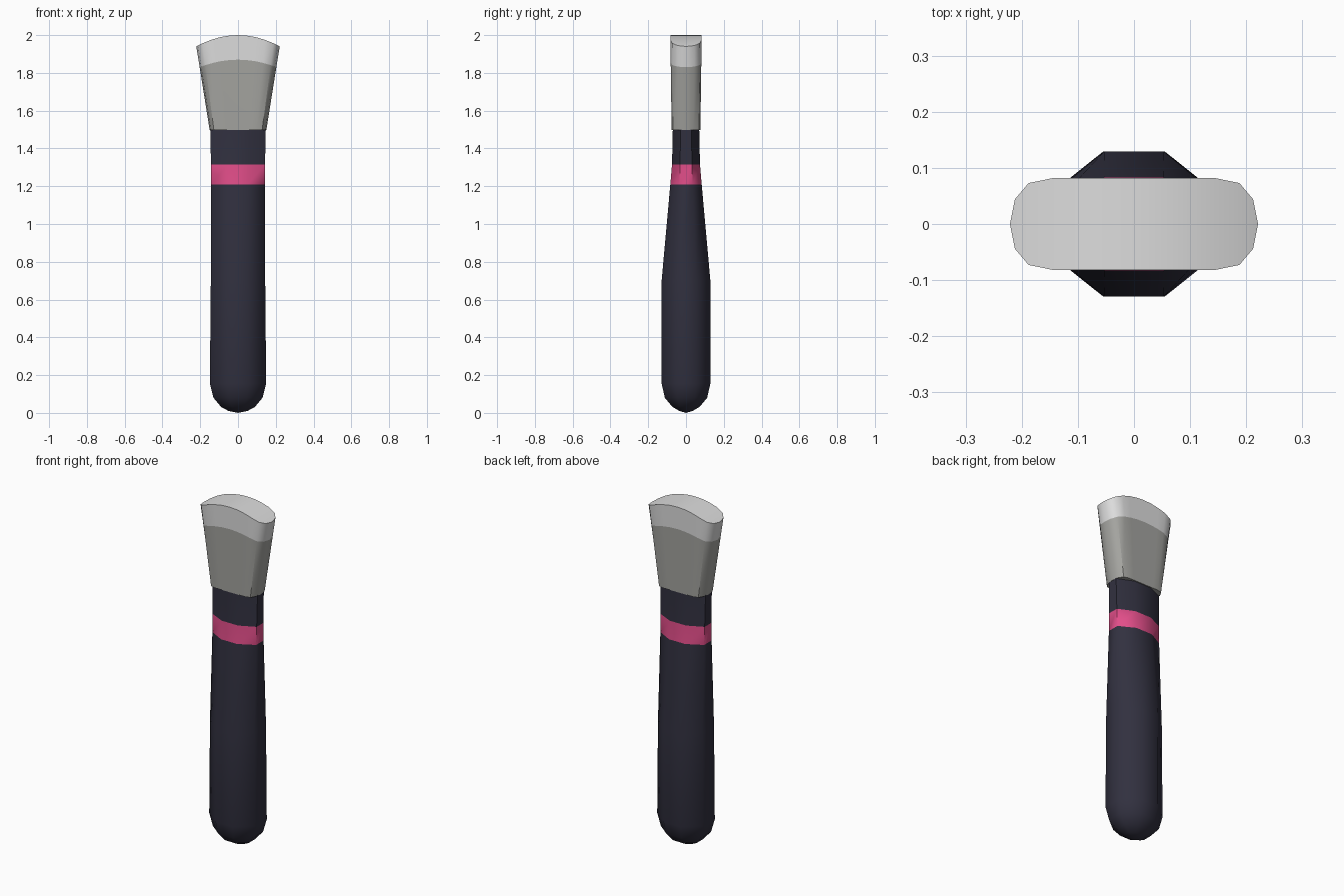
import bpy, bmesh, math

if "Cube" in bpy.data.objects:
    bpy.data.objects.remove(bpy.data.objects["Cube"])


def material(name, color):
    m = bpy.data.materials.new(name)
    m.diffuse_color = (*color, 1)
    m.use_nodes = True
    m.node_tree.nodes["Principled BSDF"].inputs["Base Color"].default_value = m.diffuse_color
    return m


navy = material("dark navy", (0.031, 0.030, 0.050))
pink = material("pink", (0.75, 0.075, 0.25))
grey = material("warm grey", (0.37, 0.37, 0.35))
pale = material("pale grey", (0.72, 0.72, 0.72))


def ring_outline(quarter):
    # mirror a quarter outline (from +x towards +y) into a closed loop
    half = quarter + [(-x, y) for x, y in reversed(quarter)]
    pts = half + [(x, -y) for x, y in reversed(half)]
    out = []
    for p in pts:
        if not any(math.dist(p, q) < 1e-5 for q in out):
            out.append(p)
    return out


def loft(bm, rings):
    loops = [[bm.verts.new(p) for p in r] for r in rings]
    n = len(loops[0])
    for k in range(len(loops) - 1):
        a, b = loops[k], loops[k + 1]
        for i in range(n):
            j = (i + 1) % n
            f = bm.faces.new((a[i], a[j], b[j], b[i]))
            f.material_index = k
    return loops


def finish(bm, name, mats, angle):
    bmesh.ops.recalc_face_normals(bm, faces=bm.faces)
    me = bpy.data.meshes.new(name)
    bm.to_mesh(me)
    bm.free()
    ob = bpy.data.objects.new(name, me)
    bpy.context.collection.objects.link(ob)
    for m in mats:
        me.materials.append(m)
    bpy.ops.object.select_all(action='DESELECT')
    ob.select_set(True)
    bpy.context.view_layer.objects.active = ob
    bpy.ops.object.shade_smooth_by_angle(angle=math.radians(angle))


# Handle: flattened octagon lofted up, with a painted pink band
octagon = ring_outline([(1, 0.42), (0.37, 1)])
profile = [  # z, half width, half depth
    (0.01, 0.05, 0.035), (0.032, 0.09, 0.072), (0.08, 0.13, 0.112),
    (0.155, 0.149, 0.129), (0.70, 0.144, 0.129), (1.21, 0.142, 0.083),
    (1.315, 0.143, 0.074), (1.50, 0.147, 0.070)]
bm = bmesh.new()
loops = loft(bm, [[(x * w, y * d, z) for x, y in octagon] for z, w, d in profile])
tip = bm.verts.new((0, 0, 0))
for i in range(8):
    bm.faces.new((loops[0][i], tip, loops[0][(i + 1) % 8]))
bm.faces.new(loops[-1])
for f in bm.faces:
    f.material_index = int(1.21 < f.calc_center_median().z < 1.315)
finish(bm, "handle", [navy, pink], 60)

# Brush head: flared flat bristles with arched colour line and arched tip
oval = ring_outline([(1, 0), (0.96, 0.54), (0.85, 0.89), (0.65, 1), (0.44, 1), (0.22, 1), (0, 1)])
levels = [  # centre z, drop at the sides, half width, half depth
    (1.497, 0.0, 0.150, 0.076), (1.87, 0.04, 0.203, 0.081), (2.0, 0.06, 0.221, 0.082)]
bm = bmesh.new()
loops = loft(bm, [[(x * w, y * d, z - drop * x * x) for x, y in oval]
                  for z, drop, w, d in levels])
bm.faces.new(loops[0])
top, n = loops[-1], len(oval)
for i in range(n // 2):  # tip surface in strips across the depth
    quad = [top[i], top[i + 1], top[(n - i - 1) % n], top[(n - i) % n]]
    f = bm.faces.new(list(dict.fromkeys(quad)))
    f.material_index = 1
finish(bm, "bristles", [grey, pale], 40)
